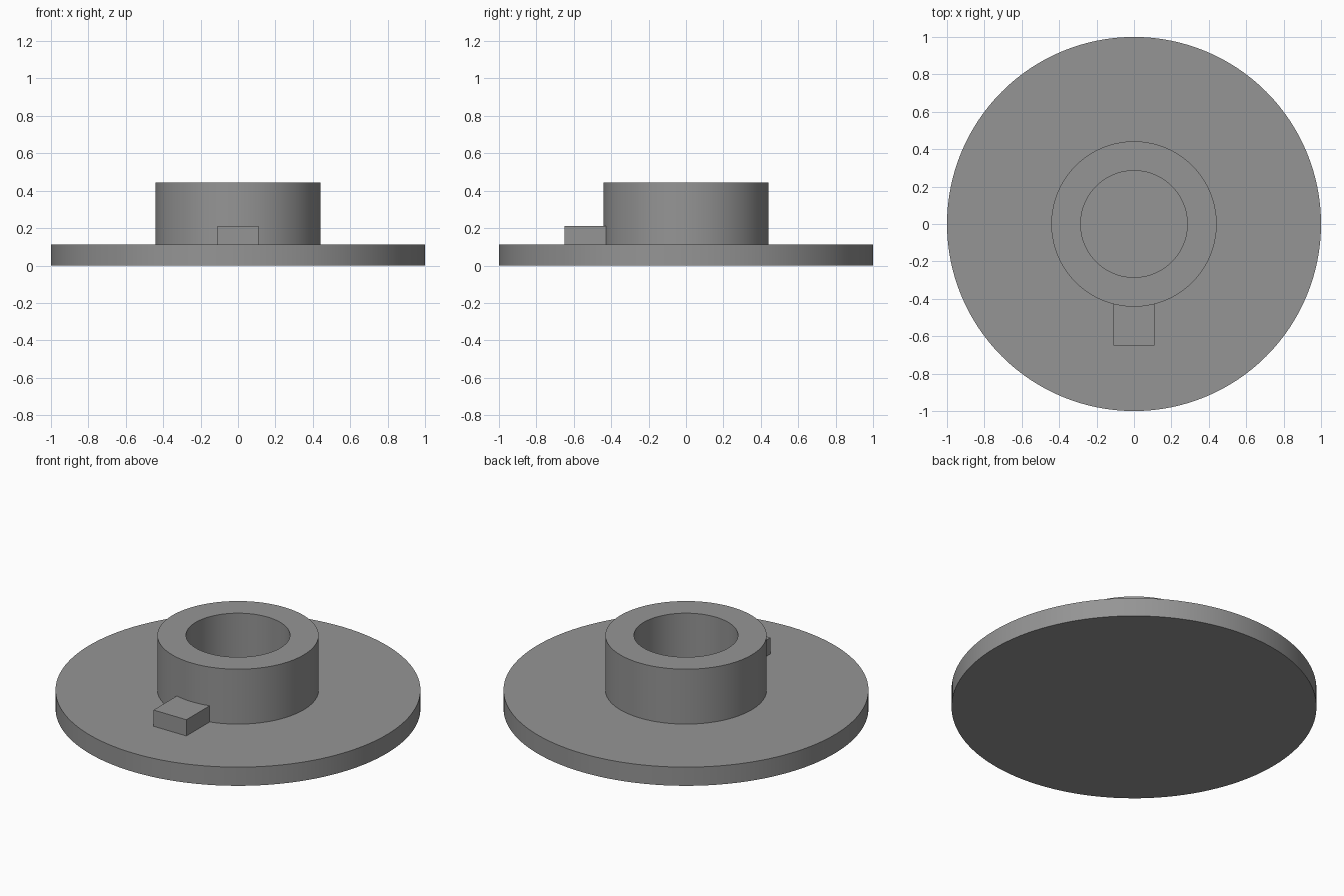
import bpy, bmesh, math

if "Cube" in bpy.data.objects:
    bpy.data.objects.remove(bpy.data.objects["Cube"])

SEGMENTS = 128
FLANGE_TOP = 0.113

grey = bpy.data.materials.new("plain grey")
grey.diffuse_color = (0.3, 0.3, 0.3, 1.0)
grey.use_nodes = True
grey.node_tree.nodes["Principled BSDF"].inputs["Base Color"].default_value = grey.diffuse_color


def add_part(name, bm):
    bmesh.ops.recalc_face_normals(bm, faces=bm.faces[:])
    mesh = bpy.data.meshes.new(name)
    bm.to_mesh(mesh)
    bm.free()
    mesh.materials.append(grey)
    part = bpy.data.objects.new(name, mesh)
    bpy.context.collection.objects.link(part)
    return part


# Flanged hub: one turned profile of (radius, height) with a blind bore
profile = [(0, 0), (1, 0), (1, FLANGE_TOP), (0.442, FLANGE_TOP),
           (0.442, 0.445), (0.285, 0.445), (0.285, FLANGE_TOP), (0, FLANGE_TOP)]
bm = bmesh.new()
verts = [bm.verts.new((r, 0, z)) for r, z in profile]
edges = [bm.edges.new(pair) for pair in zip(verts, verts[1:])]
bmesh.ops.spin(bm, geom=verts + edges, cent=(0, 0, 0), axis=(0, 0, 1),
               angle=math.tau, steps=SEGMENTS, use_merge=True)
bmesh.ops.remove_doubles(bm, verts=bm.verts[:], dist=1e-5)
hub = add_part("flanged_hub", bm)
bpy.context.view_layer.objects.active = hub
hub.select_set(True)
bpy.ops.object.shade_smooth_by_angle(angle=math.radians(30))

# Locating block: sits on the flange and runs into the hub wall
x, y0, y1, z0, z1 = 0.11, -0.65, -0.40, FLANGE_TOP - 0.01, 0.211
bm = bmesh.new()
bmesh.ops.create_cube(bm, size=1)
bmesh.ops.scale(bm, vec=(2 * x, y1 - y0, z1 - z0), verts=bm.verts[:])
bmesh.ops.translate(bm, vec=(0, (y0 + y1) / 2, (z0 + z1) / 2), verts=bm.verts[:])
add_part("locating_block", bm)
